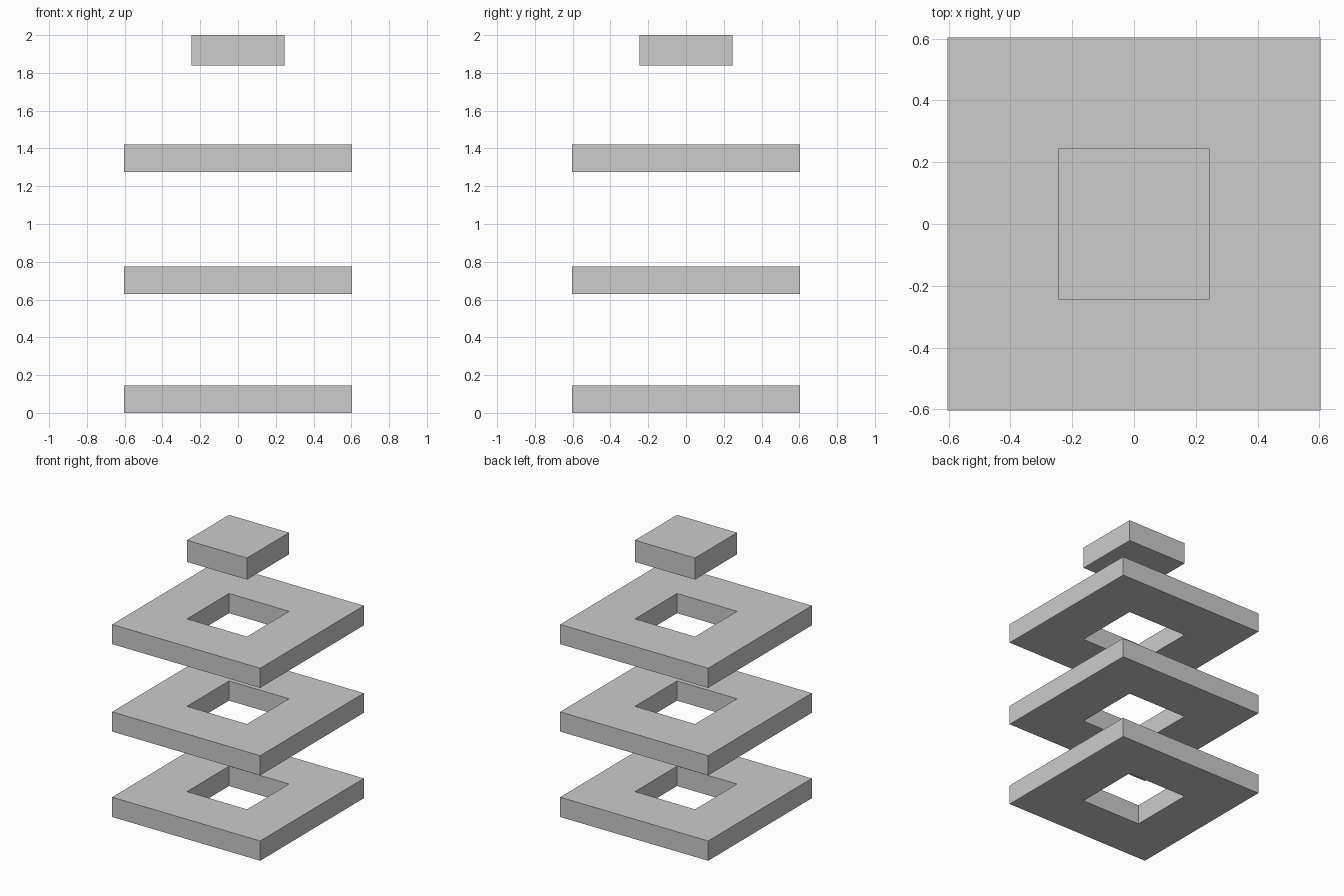
import bpy
import bmesh

if "Cube" in bpy.data.objects:
    bpy.data.objects.remove(bpy.data.objects["Cube"])

OUTER = 0.604   # half width of the plates
INNER = 0.245   # half width of the square hole and the cap block


def square(bm, half, z):
    return [bm.verts.new((x * half, y * half, z))
            for x, y in ((-1, -1), (1, -1), (1, 1), (-1, 1))]


def make_part(name, z0, z1, outer, inner=None):
    """Square slab from z0 to z1, with a square through-hole if inner is given."""
    bm = bmesh.new()
    low, high = square(bm, outer, z0), square(bm, outer, z1)
    if inner:
        low_in, high_in = square(bm, inner, z0), square(bm, inner, z1)
        loops = [low, high, high_in, low_in]
    else:
        loops = [low, high]
        bm.faces.new(low[::-1])
        bm.faces.new(high)
    # skin neighbouring square loops; a ring also closes back on itself
    pairs = list(zip(loops, loops[1:]))
    if inner:
        pairs.append((loops[-1], loops[0]))
    for a, b in pairs:
        for i in range(4):
            j = (i + 1) % 4
            bm.faces.new((a[i], a[j], b[j], b[i]))
    bmesh.ops.recalc_face_normals(bm, faces=bm.faces)
    mesh = bpy.data.meshes.new(name)
    bm.to_mesh(mesh)
    bm.free()
    obj = bpy.data.objects.new(name, mesh)
    bpy.context.collection.objects.link(obj)


# Three floating square rings
for name, z0, z1 in (("lower_ring", 0.0, 0.146),
                     ("middle_ring", 0.63, 0.775),
                     ("upper_ring", 1.275, 1.42)):
    make_part(name, z0, z1, OUTER, INNER)

# Solid block floating on top
make_part("cap_block", 1.84, 2.0, INNER)
